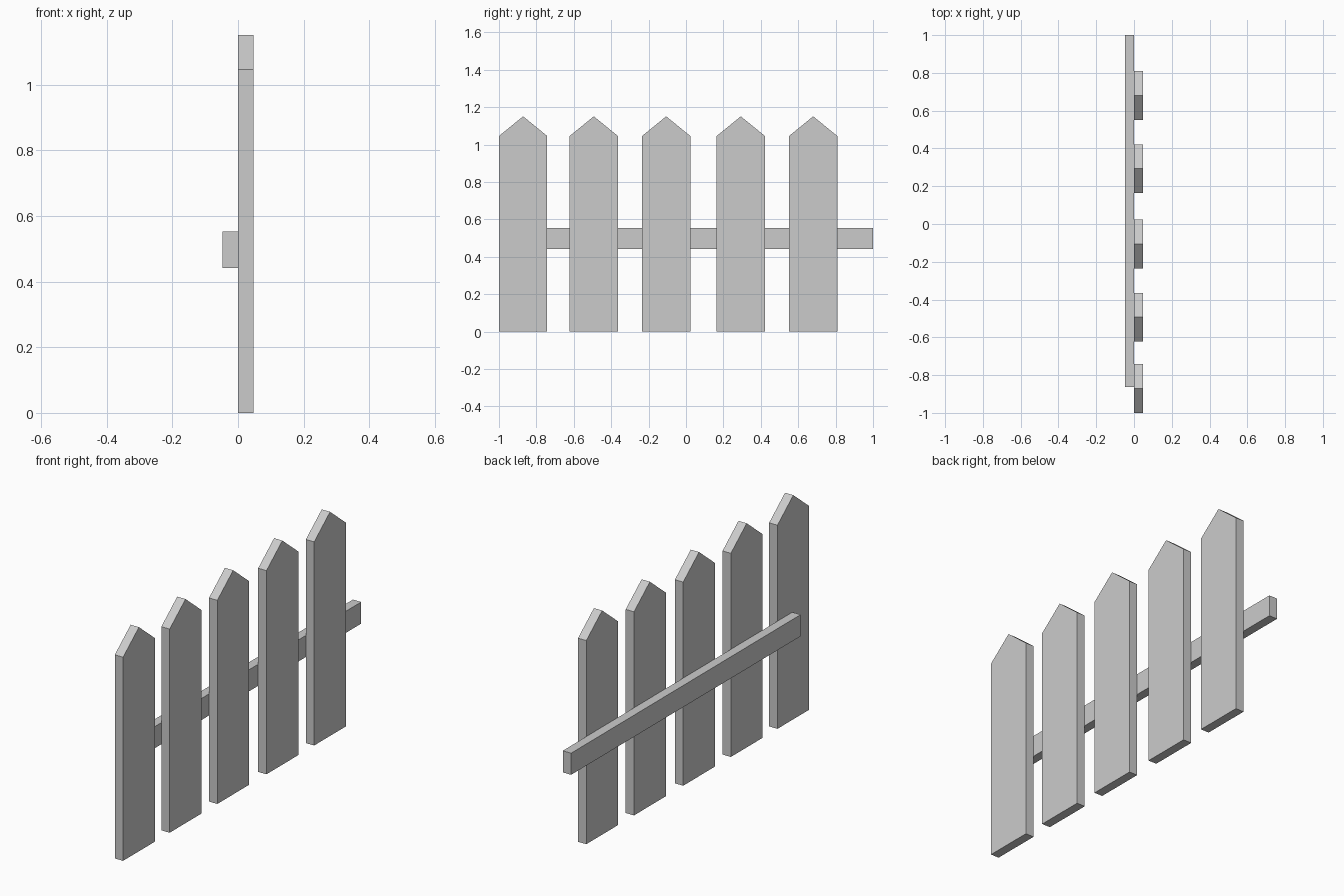
import bpy
import bmesh

if "Cube" in bpy.data.objects:
    bpy.data.objects.remove(bpy.data.objects["Cube"])

T = 0.047          # board thickness
W = 0.258          # picket width
SHOULDER, PEAK = 1.046, 1.151


def board(name, profile, x0, x1):
    """Extrude a closed (y, z) profile along x from x0 to x1."""
    bm = bmesh.new()
    face = bm.faces.new([bm.verts.new((x0, y, z)) for y, z in profile])
    ext = bmesh.ops.extrude_face_region(bm, geom=[face])
    verts = [g for g in ext["geom"] if isinstance(g, bmesh.types.BMVert)]
    bmesh.ops.translate(bm, verts=verts, vec=(x1 - x0, 0, 0))
    bmesh.ops.recalc_face_normals(bm, faces=bm.faces)
    mesh = bpy.data.meshes.new(name)
    bm.to_mesh(mesh)
    bm.free()
    obj = bpy.data.objects.new(name, mesh)
    bpy.context.collection.objects.link(obj)
    return obj


# Pointed pickets, slightly unevenly spaced
for i, y in enumerate((-1.0, -0.622, -0.235, 0.164, 0.551), 1):
    board(f"picket_{i}",
          [(y, 0), (y + W, 0), (y + W, SHOULDER), (y + W / 2, PEAK), (y, SHOULDER)],
          0, T)

# Horizontal rail behind the pickets
board("rail", [(-0.863, 0.442), (1, 0.442), (1, 0.553), (-0.863, 0.553)], -T, 0)
